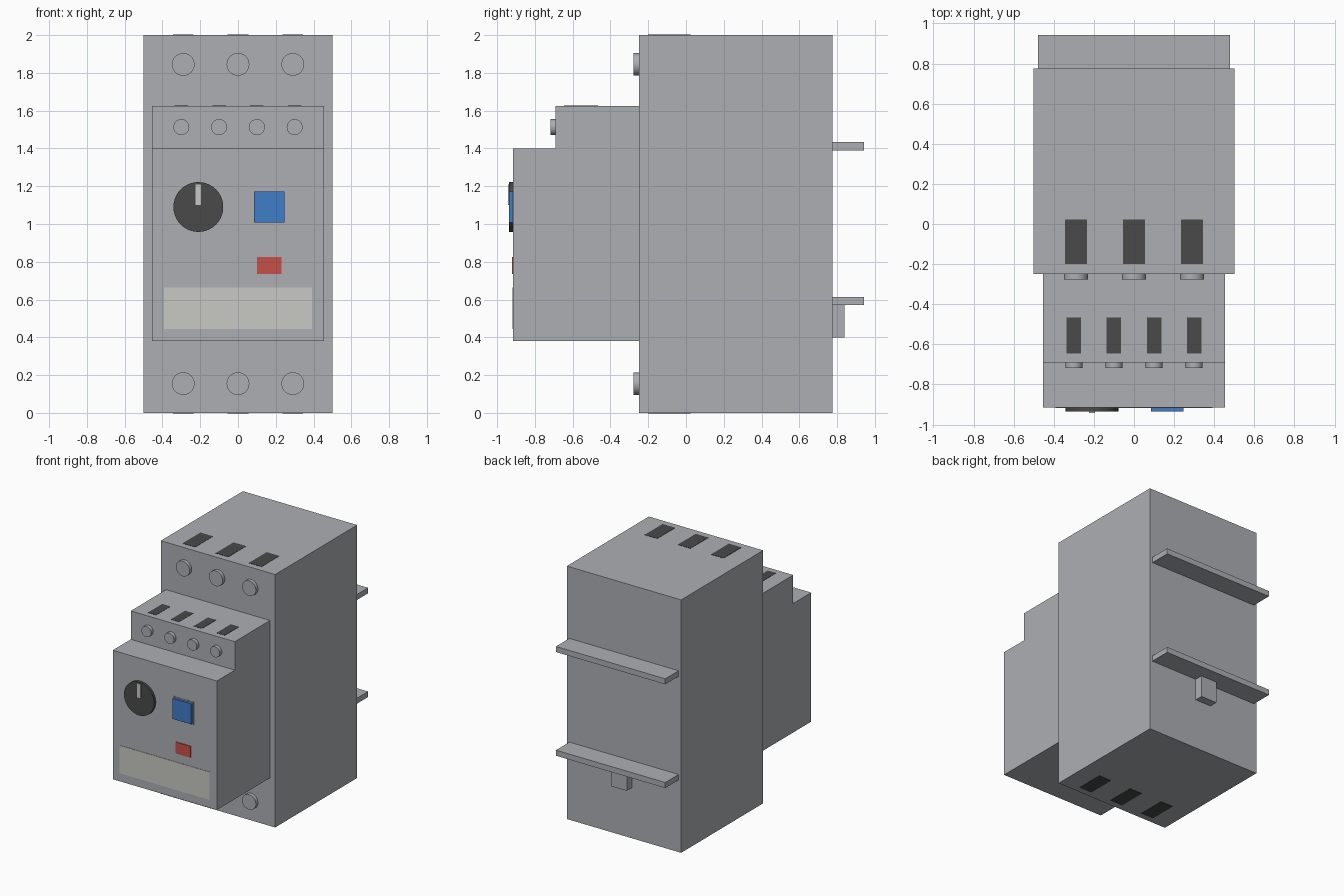
import bpy
import bmesh
import math

cube = bpy.data.objects.get("Cube")
if cube:
    bpy.data.objects.remove(cube, do_unlink=True)


def material(name, rgb):
    mat = bpy.data.materials.new(name)
    mat.use_nodes = True
    colour = (*rgb, 1)
    mat.diffuse_color = colour
    mat.node_tree.nodes["Principled BSDF"].inputs["Base Color"].default_value = colour
    return mat


GREY = material("housing grey", (0.413, 0.429, 0.451))
DARK = material("dark plastic", (0.07, 0.067, 0.07))
LIGHT = material("label off white", (0.578, 0.578, 0.55))
BLUE = material("button blue", (0.05, 0.205, 0.578))
RED = material("button red", (0.565, 0.08, 0.065))


def finish(name, bm, mat):
    bmesh.ops.recalc_face_normals(bm, faces=bm.faces)
    mesh = bpy.data.meshes.new(name)
    bm.to_mesh(mesh)
    bm.free()
    mesh.materials.append(mat)
    obj = bpy.data.objects.new(name, mesh)
    bpy.context.collection.objects.link(obj)
    return obj


def box(name, x, y, z, mat):
    """Box from (low, high) ranges on each axis."""
    bm = bmesh.new()
    bmesh.ops.create_cube(bm, size=1)
    for v in bm.verts:
        v.co = [r[0] if c < 0 else r[1] for r, c in zip((x, y, z), v.co)]
    return finish(name, bm, mat)


def disc(name, x, z, radius, y_front, y_back, mat):
    """Round part whose axis points to the front."""
    bpy.ops.mesh.primitive_cylinder_add(
        vertices=40, radius=radius, depth=y_back - y_front,
        location=(x, (y_front + y_back) / 2, z), rotation=(math.pi / 2, 0, 0))
    obj = bpy.context.object
    obj.name = name
    obj.data.materials.append(mat)
    bpy.ops.object.shade_smooth_by_angle()
    return obj


def around(centre, half):
    return centre - half, centre + half


BODY_FRONT, BODY_BACK = -0.25, 0.775
STEP_FRONT, PANEL = -0.69, -0.915
STEP_TOP = 1.625

# Main housing
box("main_housing", (-0.5, 0.5), (BODY_FRONT, BODY_BACK), (0, 2), GREY)

# Stepped front module, extruded from its side profile
profile = [(BODY_FRONT, 0.38), (PANEL, 0.38), (PANEL, 1.4),
           (STEP_FRONT, 1.4), (STEP_FRONT, STEP_TOP), (BODY_FRONT, STEP_TOP)]
bm = bmesh.new()
side = bm.faces.new([bm.verts.new((-0.455, y, z)) for y, z in profile])
extruded = bmesh.ops.extrude_face_region(bm, geom=[side])["geom"]
bmesh.ops.translate(bm, vec=(0.91, 0, 0),
                    verts=[g for g in extruded if isinstance(g, bmesh.types.BMVert)])
finish("front_module", bm, GREY)

# Main terminals: screws and wire openings at the top and bottom
for end, screw_z, face_z in (("upper", 1.845, 2), ("lower", 0.155, 0)):
    for i in range(3):
        x = (i - 1) * 0.29
        disc(f"{end}_screw_{i + 1}", x, screw_z, 0.06, -0.277, BODY_FRONT, GREY)
        box(f"{end}_wire_opening_{i + 1}", around(x, 0.055), (-0.2, 0.023),
            around(face_z, 0.002), DARK)

# Auxiliary terminals on the step
for i in range(4):
    x = (i - 1.5) * 0.2
    disc(f"auxiliary_screw_{i + 1}", x, 1.513, 0.042, -0.718, STEP_FRONT, GREY)
    box(f"auxiliary_opening_{i + 1}", around(x, 0.036), (-0.645, -0.467),
        around(STEP_TOP, 0.002), DARK)

# Rotary dial with pointer
disc("dial", -0.21, 1.09, 0.132, -0.936, PANEL, DARK)
box("dial_pointer", around(-0.21, 0.015), (-0.942, -0.93), (1.1, 1.21), LIGHT)

# Push buttons and label
box("blue_button_frame", around(0.165, 0.09), (-0.918, PANEL), around(1.09, 0.09), GREY)
box("blue_button", around(0.165, 0.081), (-0.936, PANEL), around(1.09, 0.081), BLUE)
box("red_button", around(0.165, 0.065), (-0.922, PANEL), around(0.78, 0.045), RED)
box("label_plate", around(0, 0.392), (-0.918, PANEL), (0.445, 0.665), LIGHT)

# Rear mounting rails and release clip
for name, z in (("upper_rail", 1.412), ("lower_rail", 0.592)):
    box(name, around(0, 0.478), (BODY_BACK, 0.942), around(z, 0.022), GREY)
box("release_clip", around(0, 0.07), (BODY_BACK, 0.84), (0.4, 0.572), GREY)
